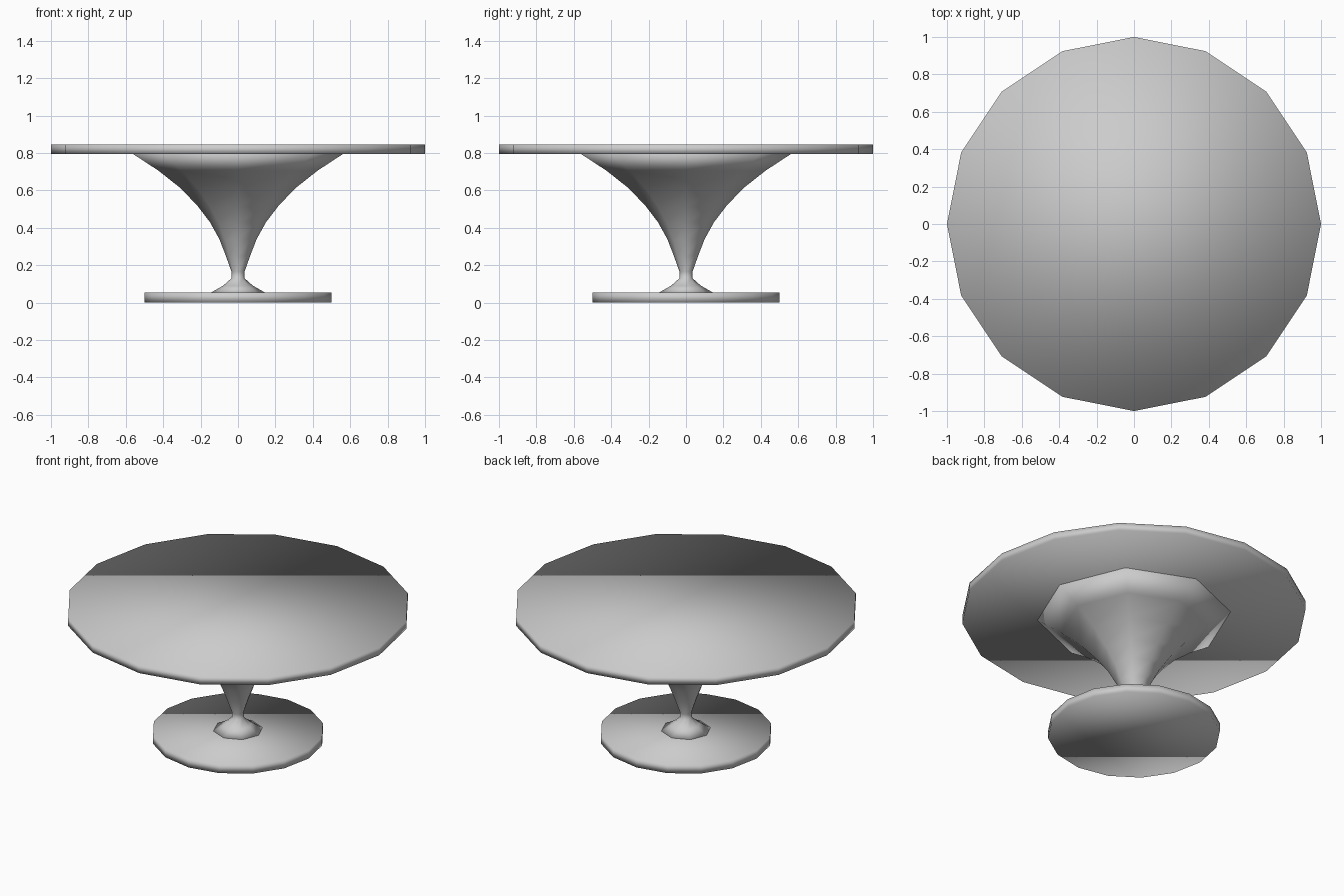
import bpy, math

if "Cube" in bpy.data.objects:
    bpy.data.objects.remove(bpy.data.objects["Cube"])

grey = bpy.data.materials.new("light grey")
grey.diffuse_color = (0.6, 0.6, 0.6, 1)
grey.use_nodes = True
grey.node_tree.nodes["Principled BSDF"].inputs["Base Color"].default_value = grey.diffuse_color


def lathe(name, profile, sides):
    """Closed smooth solid turned about z from (radius, height) points."""
    verts, faces = [], []
    for r, z in profile:
        for i in range(sides):
            a = 2 * math.pi * i / sides
            verts.append((r * math.cos(a), r * math.sin(a), z))
    for k in range(len(profile) - 1):
        for i in range(sides):
            j = (i + 1) % sides
            faces.append((k * sides + i, k * sides + j,
                          (k + 1) * sides + j, (k + 1) * sides + i))
    faces.append(tuple(reversed(range(sides))))
    faces.append(tuple(range(len(verts) - sides, len(verts))))
    mesh = bpy.data.meshes.new(name)
    mesh.from_pydata(verts, [], faces)
    mesh.materials.append(grey)
    for p in mesh.polygons:
        p.use_smooth = True
    obj = bpy.data.objects.new(name, mesh)
    bpy.context.collection.objects.link(obj)
    return obj


# Round foot and table top
lathe("foot", [(0.5, 0.0), (0.5, 0.053)], 16)
lathe("table_top", [(1.0, 0.795), (1.0, 0.844)], 16)

# Flared octagonal pedestal
lathe("pedestal", [(0.15, 0.05), (0.08, 0.09), (0.035, 0.13), (0.035, 0.165),
                   (0.065, 0.25), (0.1, 0.34), (0.15, 0.43), (0.215, 0.515),
                   (0.305, 0.61), (0.425, 0.705), (0.57, 0.8)], 8)
